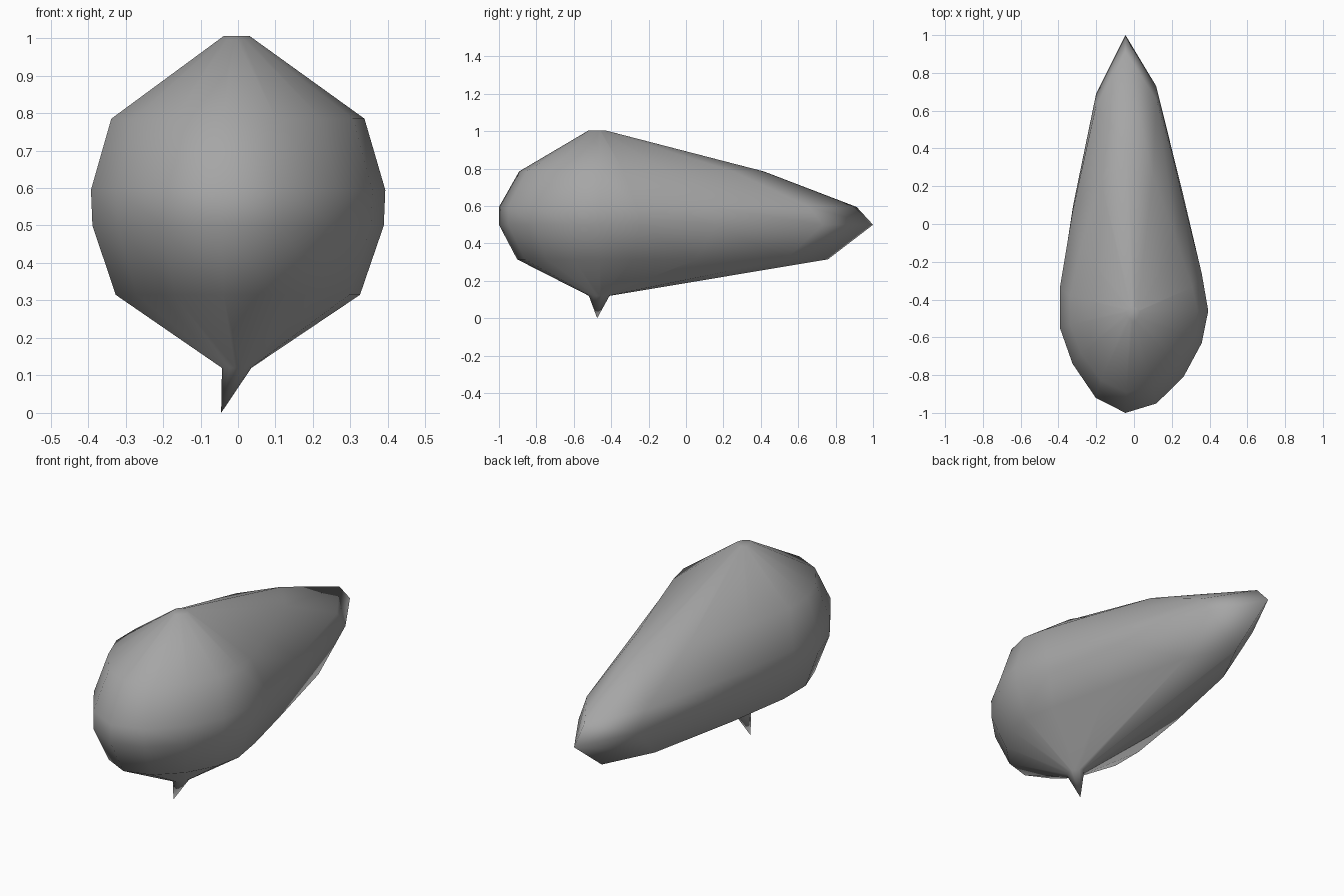
import bpy
import bmesh
from math import sin, radians

cube = bpy.data.objects.get("Cube")
if cube:
    bpy.data.objects.remove(cube, do_unlink=True)

# Plain grey material
grey = bpy.data.materials.new("mid grey")
grey.use_nodes = True
colour = (0.38, 0.38, 0.38, 1)
grey.diffuse_color = colour
grey.node_tree.nodes["Principled BSDF"].inputs["Base Color"].default_value = colour

# Teardrop plan outline: lengthwise offsets from the widest point, tail first
CENTRE_X, CENTRE_Y, RADIUS = -0.004, -0.46, 0.397
LENGTHS = [1.46, 1.19, 0.62, 0.21, 0, -0.17, -0.35, -0.49,
           -0.54, -0.46, -0.28, -0.09, 0.13, 0.56, 1.15]
SIDES = len(LENGTHS)

# Stacked sections: height, width scale, front scale, tail scale
SECTIONS = [(0.12, 0.1, 0.11, 0.035),
            (0.315, 0.83, 0.82, 0.835),
            (0.5, 0.99, 1, 1),
            (0.595, 1, 1, 0.94),
            (0.785, 0.86, 0.8, 0.6),
            (1.005, 0.09, 0.11, 0.018)]


def add_section(bm, z, width, front, tail):
    ring = []
    for i, length in enumerate(LENGTHS):
        x = CENTRE_X + width * RADIUS * sin(radians(360 * i / SIDES - 6))
        y = CENTRE_Y + length * (tail if length > 0 else front)
        ring.append(bm.verts.new((x, y, z)))
    return ring


# Body skinned between the sections, with a point below and a flat cap above
bm = bmesh.new()
rings = [add_section(bm, *section) for section in SECTIONS]
point = bm.verts.new((-0.045, -0.475, 0))
for i in range(SIDES):
    j = (i + 1) % SIDES
    for low, high in zip(rings, rings[1:]):
        bm.faces.new((low[i], low[j], high[j], high[i]))
    bm.faces.new((point, rings[0][j], rings[0][i]))
bm.faces.new(rings[-1])
bmesh.ops.recalc_face_normals(bm, faces=bm.faces)
for face in bm.faces:
    face.smooth = True

mesh = bpy.data.meshes.new("teardrop_body")
bm.to_mesh(mesh)
bm.free()
mesh.materials.append(grey)
body = bpy.data.objects.new("teardrop_body", mesh)
bpy.context.collection.objects.link(body)
